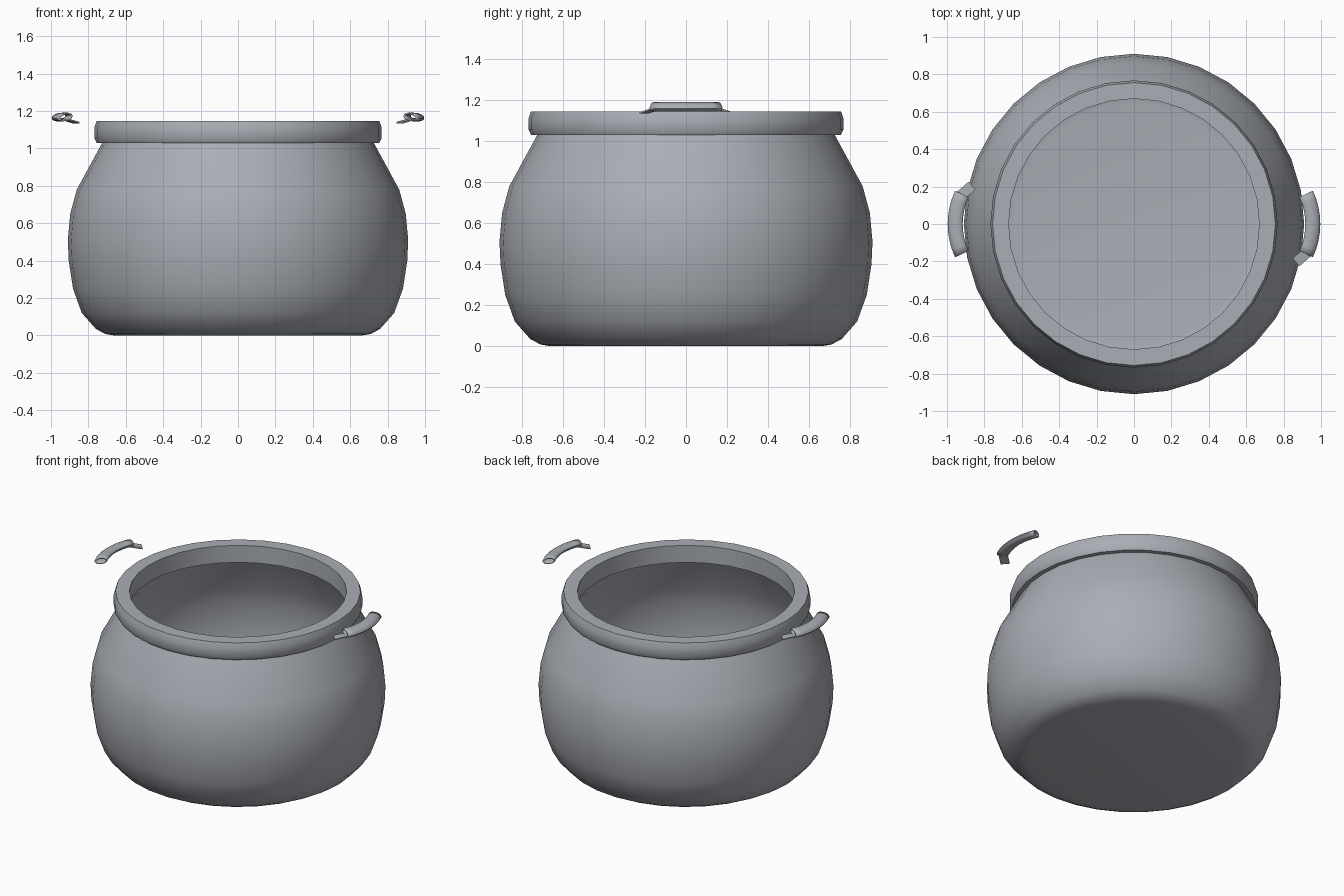
import bpy, bmesh
from math import sin, cos, pi, radians
from mathutils import Vector, Matrix

cube = bpy.data.objects.get("Cube")
if cube:
    bpy.data.objects.remove(cube, do_unlink=True)

metal = bpy.data.materials.new("grey_metal")
metal.use_nodes = True
color = (0.40, 0.42, 0.46, 1)
metal.diffuse_color = color
metal.node_tree.nodes["Principled BSDF"].inputs["Base Color"].default_value = color


def finish(bm, name, angle):
    """Turn a bmesh into a smooth-shaded object."""
    bmesh.ops.recalc_face_normals(bm, faces=bm.faces)
    mesh = bpy.data.meshes.new(name)
    bm.to_mesh(mesh)
    bm.free()
    mesh.materials.append(metal)
    obj = bpy.data.objects.new(name, mesh)
    bpy.context.collection.objects.link(obj)
    bpy.ops.object.select_all(action='DESELECT')
    obj.select_set(True)
    bpy.context.view_layer.objects.active = obj
    bpy.ops.object.shade_smooth_by_angle(angle=radians(angle))
    return obj


def loft(bm, rings, loop=False):
    """Bridge rings of points, each ring closed."""
    rows = [[bm.verts.new(p) for p in ring] for ring in rings]
    pairs = list(zip(rows, rows[1:]))
    if loop:
        pairs.append((rows[-1], rows[0]))
    for a, b in pairs:
        for i in range(len(a)):
            j = (i + 1) % len(a)
            bm.faces.new((a[i], a[j], b[j], b[i]))
    return rows


def lathe(name, profile, loop, angle=40, sides=32):
    bm = bmesh.new()
    rings = [[(r * cos(2 * pi * i / sides), r * sin(2 * pi * i / sides), z)
              for i in range(sides)] for r, z in profile]
    rows = loft(bm, rings, loop)
    if not loop:
        bm.faces.new(rows[0])
        bm.faces.new(rows[-1])
    return finish(bm, name, angle)


# Pot body: outer wall, then the inner wall back down to the floor
outer = [(0.66, 0), (0.71, 0.008), (0.76, 0.035), (0.835, 0.12), (0.882, 0.25),
         (0.905, 0.40), (0.91, 0.51), (0.897, 0.65), (0.862, 0.78), (0.725, 1.032)]
inner = [(r - 0.015, max(z, 0.015 + z * 0.9)) for r, z in reversed(outer)]
lathe("pot_body", outer + inner, False, 45)

# Rolled rim around the mouth
lathe("rim", [(0.67, 1.03), (0.755, 1.03), (0.768, 1.055), (0.768, 1.11),
              (0.756, 1.146), (0.67, 1.146)], True, 35)


# Handles: a hollow curved grip with a flat tab at one end
def handle(side, turn):
    spin = Matrix.Rotation(turn, 4, 'Z')
    bend, half_angle, tilt = 0.38, 25, radians(-12)
    rings = []
    for k in range(9):
        a = radians(half_angle * (k / 4 - 1))
        ring = []
        for i in range(12):
            t = 2 * pi * i / 12
            u, v = 0.041 * cos(t), 0.022 * sin(t)
            u, v = u * cos(tilt) - v * sin(tilt), u * sin(tilt) + v * cos(tilt)
            r = bend + u
            ring.append(spin @ Vector((0.956 - bend + r * cos(a), r * sin(a), 1.168 + v)))
        rings.append(ring)
    bm = bmesh.new()
    loft(bm, rings)
    grip = finish(bm, side + "_handle_grip", 50)
    shell = grip.modifiers.new("wall", 'SOLIDIFY')
    shell.thickness = 0.008

    # Tab reaching from the end of the grip towards the pot
    start, end = Vector((0.935, -0.145, 1.158)), Vector((0.866, -0.205, 1.138))
    across = Vector((0.6, -0.8, 0)).normalized()
    across = Vector((end - start).yxz)
    across = Vector((-across.x, across.y, 0)).normalized() * 0.028
    bm = bmesh.new()
    rows = loft(bm, [[spin @ (p + across * s + Vector((0, 0, h)))
                      for s, h in ((-1, -0.004), (1, -0.004), (1, 0.004), (-1, 0.004))]
                     for p in (start, end)])
    for row in rows:
        bm.faces.new(row)
    finish(bm, side + "_handle_tab", 30)


handle("left", 0)
handle("right", pi)
